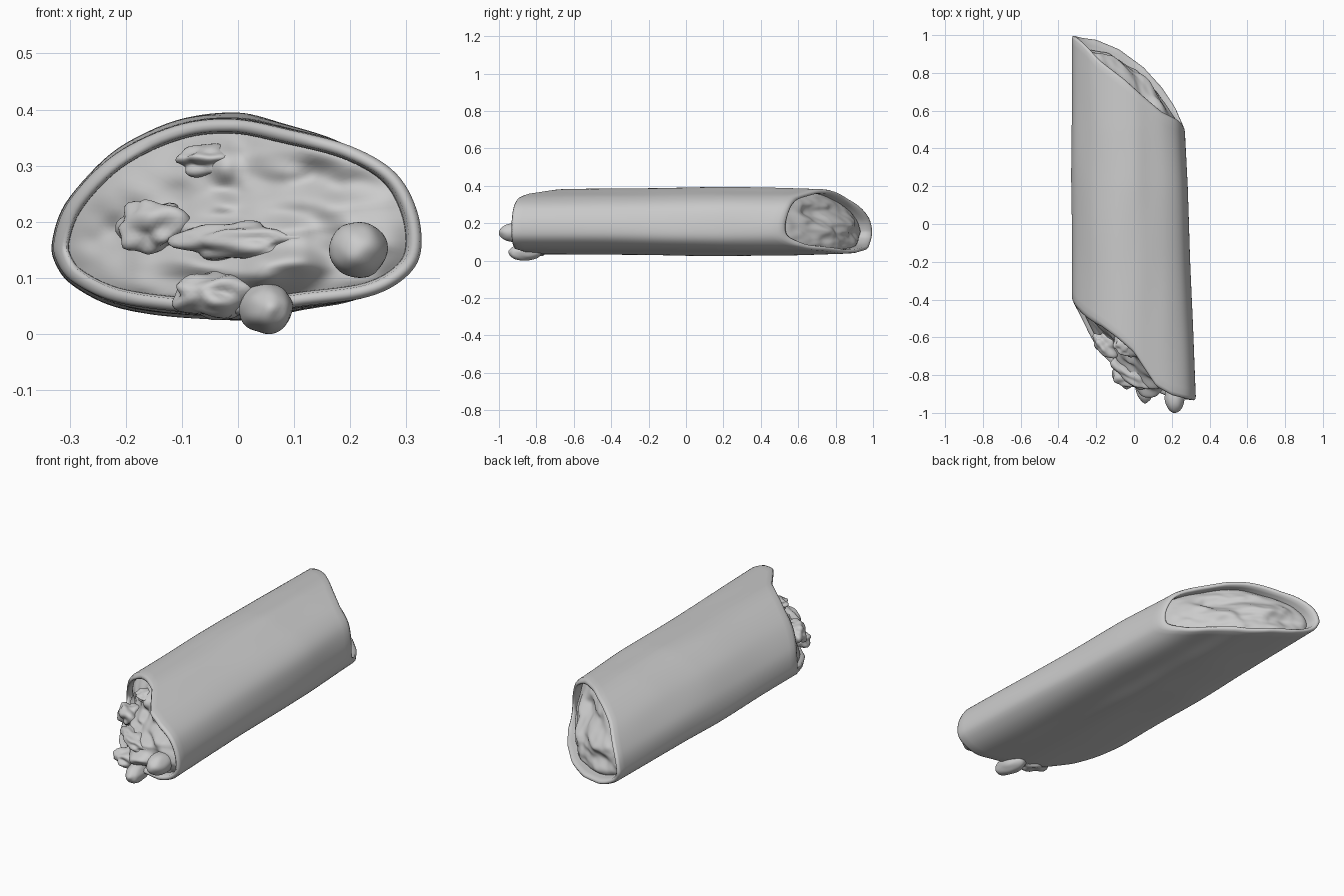
import bpy, bmesh, math
from mathutils import Vector, noise

if "Cube" in bpy.data.objects:
    bpy.data.objects.remove(bpy.data.objects["Cube"])

N = 120
CX, CZ = 0.0, 0.2

# Oval wrap section (x, z), clockwise from the left
PROFILE = [(-.328, .165), (-.30, .24), (-.22, .325), (-.11, .38), (-.01, .393), (.09, .375),
           (.20, .345), (.28, .295), (.32, .22), (.326, .14), (.295, .09), (.23, .056),
           (.12, .04), (0, .024), (-.12, .032), (-.22, .05), (-.29, .085), (-.32, .12)]

# Slanted end outlines as (x, y), upper lip and lower lip
FRONT_TOP = [(-.325, -.41), (-.2, -.52), (-.08, -.61), (0, -.68), (.06, -.77),
             (.12, -.86), (.2, -.905), (.325, -.935)]
FRONT_LOW = [(-.325, -.41), (-.24, -.58), (-.18, -.68), (-.08, -.78), (.05, -.86),
             (.2, -.92), (.325, -.935)]
BACK_TOP = [(-.325, 1.0), (-.2, .88), (-.05, .765), (.05, .675), (.15, .59), (.267, .51)]
BACK_LOW = [(-.325, 1.0), (-.2, .975), (-.08, .925), (.05, .83), (.15, .72), (.22, .62), (.267, .51)]


def interp(pts, v):
    if v <= pts[0][0]:
        return pts[0][1]
    for (a, p), (b, q) in zip(pts, pts[1:]):
        if v <= b:
            return p + (q - p) * (v - a) / (b - a)
    return pts[-1][1]


def edge(x, z, top, low):
    w = min(1, max(0, (z - .06) / .28))
    return interp(low, x) * (1 - w) + interp(top, x) * w


def front_y(x, z):
    return edge(x, z, FRONT_TOP, FRONT_LOW)


def back_y(x, z):
    return edge(x * (.82 if x > 0 else 1), z, BACK_TOP, BACK_LOW)


def place(x, y, z):
    # the wrap narrows on its right side and flattens towards the ends
    if x > 0:
        x *= interp([(-.93, 1), (-.4, .93), (.2, .87), (.5, .82)], y)
    k = interp([(-1, .93), (-.6, .95), (.2, 1), (.5, .98), (1, .9)], y)
    return Vector((x, y, CZ + (z - CZ) * k))


def section():
    out, n = [], len(PROFILE)
    for i in range(N):
        f = i * n / N
        k, t = int(f), f - int(f)
        p = [Vector(PROFILE[(k + j) % n]) for j in (-1, 0, 1, 2)]
        out.append(.5 * (2 * p[1] + (p[2] - p[0]) * t + (2 * p[0] - 5 * p[1] + 4 * p[2] - p[3]) * t * t
                         + (3 * p[1] - p[0] - 3 * p[2] + p[3]) * t ** 3))
    return out


SEC = section()


def inset(d):
    res = []
    for i, p in enumerate(SEC):
        t = (SEC[(i + 1) % N] - SEC[i - 1]).normalized()
        res.append(p + Vector((t.y, -t.x)) * d)
    return res


def build(name, rings, tip=None, flip=False):
    bm = bmesh.new()
    vs = [[bm.verts.new(c) for c in r] for r in rings]
    for a, b in zip(vs, vs[1:]):
        for i in range(N):
            j = (i + 1) % N
            q = (a[i], a[j], b[j], b[i])
            bm.faces.new(q[::-1] if flip else q)
    if tip is not None:
        c = bm.verts.new(tip)
        for i in range(N):
            q = (vs[-1][i], vs[-1][(i + 1) % N], c)
            bm.faces.new(q[::-1] if flip else q)
    return finish(name, bm)


def finish(name, bm):
    me = bpy.data.meshes.new(name)
    bm.to_mesh(me)
    bm.free()
    me.polygons.foreach_set("use_smooth", [True] * len(me.polygons))
    ob = bpy.data.objects.new(name, me)
    bpy.context.collection.objects.link(ob)
    return ob


# Wrap shell: inner wall, rounded rim, body, rounded rim, inner wall
LIP = [(.14, .030), (.03, .027), (.007, .023), (0, .014), (.006, .004), (.02, 0)]
rings = []
for depth, d in LIP:
    rings.append([place(p.x, front_y(p.x, p.y) + depth, p.y) for p in inset(d)])
BODY = 40
for s in range(1, BODY):
    t = s / BODY
    ring = []
    for p in SEC:
        a, b = front_y(p.x, p.y) + .02, back_y(p.x, p.y) - .02
        v = place(p.x, a + (b - a) * t, p.y)
        r = Vector((p.x, 0, p.y - CZ)).normalized()
        wob = noise.noise(Vector((v.x * 7, v.y * 2.2, v.z * 7))) * .006 * math.sin(math.pi * t)
        ring.append(v + r * wob)
    rings.append(ring)
for depth, d in reversed(LIP):
    rings.append([place(p.x, back_y(p.x, p.y) - depth, p.y) for p in inset(d)])
build("wrap_shell", rings, flip=False)


# Filling faces: bumpy discs just inside each opening
def filling(name, yfun, out, bumps, recess, amp, flip):
    rim = inset(.018)
    c = Vector((CX, CZ))

    def point(p, s):
        y = yfun(p.x, p.y) - out * recess * (.35 + .65 * s ** 5)
        h = sum(a * math.exp(-(((p.x - x) / rx) ** 2 + ((p.y - z) / rz) ** 2)) for x, z, rx, rz, a in bumps)
        q = Vector((p.x * 9, p.y * 13, out * 3))
        h += amp * (noise.noise(q) + .5 * noise.noise(q * 2.1))
        return place(p.x, y + out * h * (1 - s ** 6), p.y)

    K = 34
    rr = [[point(c + (p - c) * (1 - k / K), 1 - k / K) for p in rim] for k in range(K)]
    build(name, rr, point(c, 0), flip)


filling("front_filling", front_y, -1,
        [(-.04, .325, .06, .03, .05), (0, .185, .12, .025, .06), (-.2, .15, .06, .06, -.05),
         (.04, .09, .06, .05, .08), (.15, .28, .08, .04, -.05), (-.08, .12, .05, .03, .05),
         (-.03, .235, .03, .02, .04), (.1, .13, .05, .03, .03)], .05, .035, True)
filling("back_filling", back_y, 1,
        [(-.1, .2, .10, .04, .03), (.08, .26, .07, .04, -.03), (.1, .15, .06, .03, .03),
         (-.2, .13, .06, .03, -.03)], .07, .025, False)


# Loose filling lumps poking out at the front
def lump(name, loc, size, rough, tilt=0):
    bm = bmesh.new()
    bmesh.ops.create_icosphere(bm, subdivisions=4, radius=1)
    for v in bm.verts:
        v.co *= 1 + rough * noise.noise(v.co * 1.6 + Vector(loc) * 20)
        v.co = Vector((v.co.x * size[0], v.co.y * size[1], v.co.z * size[2]))
    ob = finish(name, bm)
    ob.location = loc
    ob.rotation_euler.z = tilt
    return ob


lump("bean_lump", (.215, -.92, .15), (.052, .08, .05), .05)
lump("sagging_lump", (.05, -.86, .045), (.045, .09, .045), .08, .2)
lump("lower_lump", (-.04, -.80, .07), (.075, .07, .04), .35, -.5)
lump("middle_lump", (.0, -.80, .165), (.12, .05, .035), .4, -.6)
lump("left_lump", (-.15, -.64, .19), (.07, .05, .05), .4, -.8)
lump("upper_lump", (-.05, -.64, .31), (.055, .05, .025), .4, -.5)
